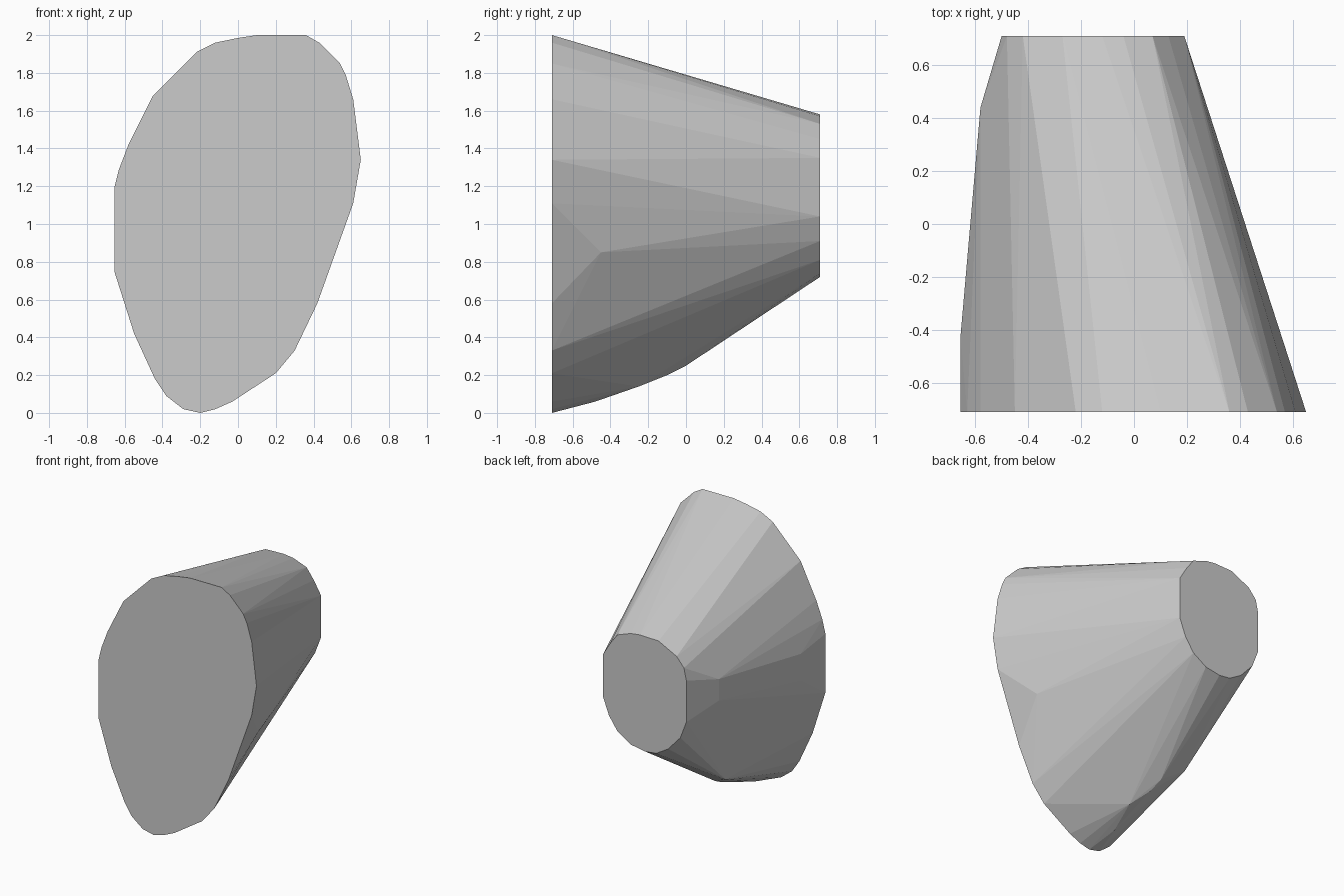
import bpy, bmesh
from math import radians

HALF_DEPTH = 0.71

# Large front outline (x, z)
FRONT = [(0.1, 2), (0.36, 2), (0.43, 1.96), (0.54, 1.85), (0.57, 1.79), (0.61, 1.66),
         (0.65, 1.34), (0.61, 1.11), (0.42, 0.58), (0.30, 0.33), (0.20, 0.21),
         (-0.03, 0.06), (-0.12, 0.02), (-0.20, 0), (-0.29, 0.02), (-0.38, 0.09),
         (-0.44, 0.18), (-0.55, 0.42), (-0.655, 0.75), (-0.655, 1.19), (-0.63, 1.29),
         (-0.58, 1.42), (-0.45, 1.68), (-0.22, 1.91), (-0.12, 1.96), (0, 1.985)]

# Small back outline (x, z)
BACK = [(-0.04, 1.57), (0.07, 1.53), (0.13, 1.45), (0.19, 1.35), (0.19, 1.04), (0.14, 0.91),
        (0.07, 0.81), (-0.04, 0.74), (-0.16, 0.72), (-0.25, 0.73), (-0.35, 0.79),
        (-0.45, 0.90), (-0.50, 1.03), (-0.50, 1.34), (-0.48, 1.43), (-0.42, 1.50),
        (-0.27, 1.575), (-0.12, 1.58)]

# Bulges between the ends: right side, underside, left side (x, y, z)
BULGES = [(0.48, -0.45, 0.85),
          (-0.23, -0.48, 0.06), (-0.17, -0.25, 0.14), (-0.23, -0.1, 0.2), (-0.24, 0, 0.25),
          (-0.38, 0.08, 0.33),
          (-0.58, 0.44, 1.27), (-0.58, 0.44, 1.11), (-0.655, -0.42, 0.95), (-0.655, -0.42, 1.15)]

points = [(x, -HALF_DEPTH, z) for x, z in FRONT]
points += [(x, HALF_DEPTH, z) for x, z in BACK]
points += BULGES

# Faceted convex body wrapped around both ends
bm = bmesh.new()
for p in points:
    bm.verts.new(p)
hull = bmesh.ops.convex_hull(bm, input=bm.verts[:])
unused = {g for g in hull["geom_interior"] + hull["geom_unused"]
          if isinstance(g, bmesh.types.BMVert)}
bmesh.ops.delete(bm, geom=list(unused), context='VERTS')
bmesh.ops.dissolve_limit(bm, angle_limit=radians(0.5), verts=bm.verts[:], edges=bm.edges[:])
bmesh.ops.recalc_face_normals(bm, faces=bm.faces[:])

mesh = bpy.data.meshes.new("tapered_rock")
bm.to_mesh(mesh)
bm.free()
bpy.context.collection.objects.link(bpy.data.objects.new("tapered_rock", mesh))
